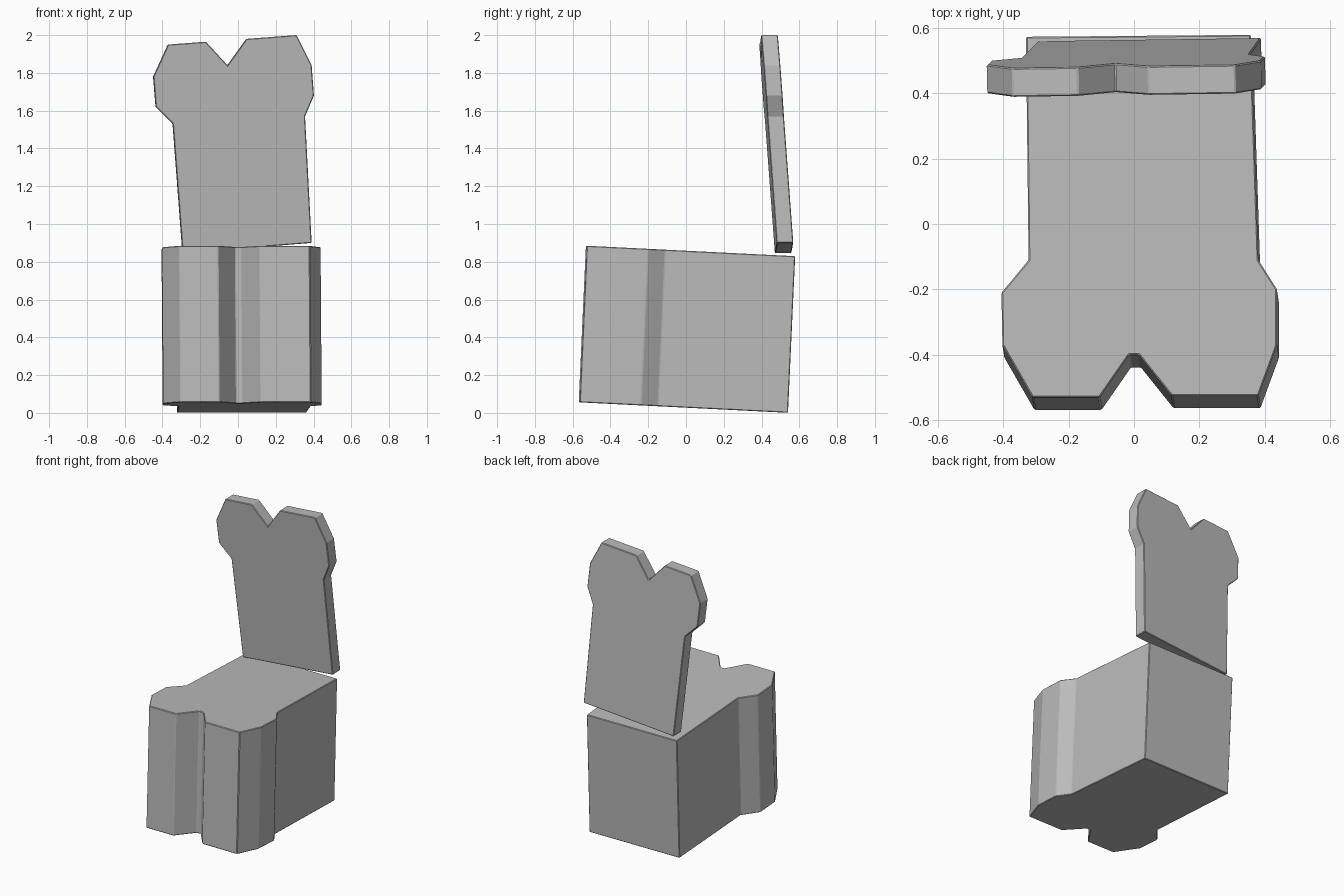
import bpy, bmesh
from mathutils import Vector

# Remove the default cube only
cube = bpy.data.objects.get("Cube")
if cube:
    bpy.data.objects.remove(cube, do_unlink=True)

# Single plain grey material
GREY = (0.5, 0.5, 0.5, 1.0)
grey = bpy.data.materials.new("plain_grey")
grey.use_nodes = True
grey.diffuse_color = GREY
bsdf = next(n for n in grey.node_tree.nodes if n.type == "BSDF_PRINCIPLED")
bsdf.inputs["Base Color"].default_value = GREY


def extruded_outline(name, points, depth):
    """Fill a flat outline, push it along depth and soften the edges a little."""
    bm = bmesh.new()
    face = bm.faces.new([bm.verts.new(p) for p in points])
    result = bmesh.ops.extrude_face_region(bm, geom=[face], use_keep_orig=True)
    moved = [v for v in result["geom"] if isinstance(v, bmesh.types.BMVert)]
    bmesh.ops.translate(bm, verts=moved, vec=Vector(depth))
    bmesh.ops.recalc_face_normals(bm, faces=bm.faces)
    mesh = bpy.data.meshes.new(name)
    bm.to_mesh(mesh)
    bm.free()
    mesh.materials.append(grey)
    obj = bpy.data.objects.new(name, mesh)
    bpy.context.collection.objects.link(obj)
    bevel = obj.modifiers.new("soft_edges", "BEVEL")
    bevel.width = 0.004
    bevel.segments = 1
    bevel.limit_method = "ANGLE"
    return obj


# Box: bone-end outline on a slightly sloping top, extruded down
box_outline = [
    (-0.33, 0.572), (0.357, 0.578), (0.38, -0.11), (0.437, -0.20),
    (0.437, -0.37), (0.38, -0.525), (0.115, -0.525), (0.015, -0.40),
    (-0.015, -0.40), (-0.105, -0.53), (-0.31, -0.53), (-0.402, -0.37),
    (-0.405, -0.21), (-0.322, -0.11),
]
box_points = [(x, y, 0.8585 - 0.05 * y) for x, y in box_outline]
extruded_outline("box", box_points, (0.006, -0.038, -0.829))

# Lid: matching outline standing open at the back, leaning forward
lid_outline = [
    (-0.293, 0.845), (0.39, 0.90), (0.355, 1.57), (0.402, 1.68),
    (0.39, 1.84), (0.31, 2.0), (0.045, 1.98), (-0.055, 1.84),
    (-0.17, 1.965), (-0.37, 1.95), (-0.448, 1.78), (-0.435, 1.62),
    (-0.345, 1.53),
]
lid_points = [(x, 0.392 + 0.02 * x + 0.073 * (2 - z), z) for x, z in lid_outline]
extruded_outline("open_lid", lid_points, (-0.002, 0.088, 0.0))
